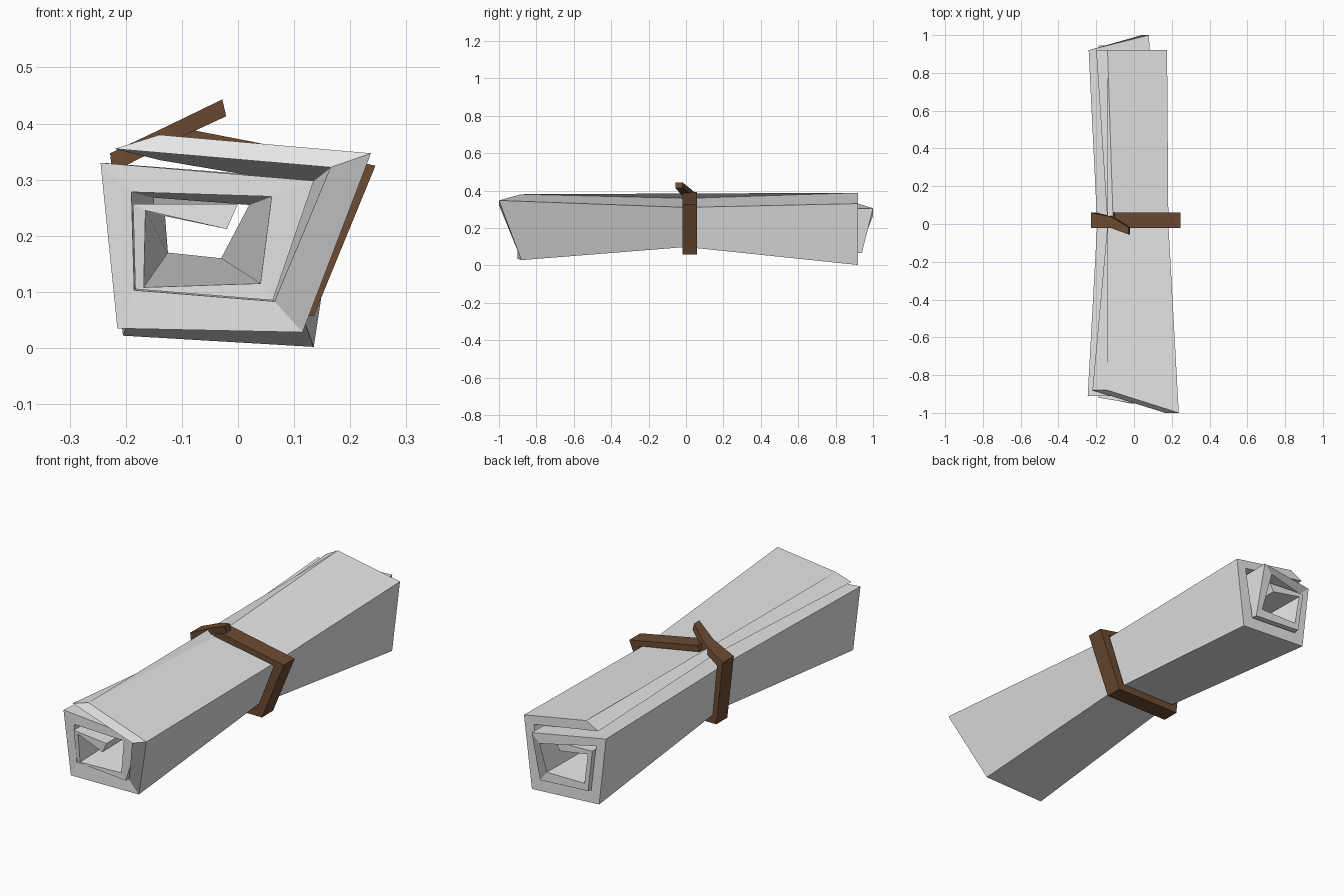
import bpy, bmesh

def material(name, rgb):
    m = bpy.data.materials.new(name)
    m.diffuse_color = (*rgb, 1)
    return m

paper = material("pale_grey_paper", (0.8, 0.8, 0.8))
leather = material("brown_leather", (0.15, 0.07, 0.032))

def loft(name, sections, mat):
    """Skin a row of equal-length closed sections, capping both ends."""
    bm = bmesh.new()
    rows = [[bm.verts.new(p) for p in s] for s in sections]
    n = len(rows[0])
    for a, b in zip(rows, rows[1:]):
        for i in range(n):
            j = (i + 1) % n
            bm.faces.new((a[i], a[j], b[j], b[i]))
    bm.faces.new(rows[0][::-1])
    bm.faces.new(rows[-1])
    bmesh.ops.recalc_face_normals(bm, faces=bm.faces)
    me = bpy.data.meshes.new(name)
    bm.to_mesh(me)
    bm.free()
    me.materials.append(mat)
    ob = bpy.data.objects.new(name, me)
    bpy.context.collection.objects.link(ob)
    return ob

# Rolled sheet: spiral corners from the outer flap inwards,
# each as y, outer x, outer z, inner x, inner z
front = [(-.88, -.14, .38, -.22, .355), (-1, .237, .347, .165, .322),
         (-.88, .115, .028, .065, .083), (-.90, -.215, .035, -.185, .103),
         (-.91, -.245, .33, -.19, .278), (-.91, .135, .298, .06, .27),
         (-.90, .062, .085, .04, .115), (-.90, -.183, .105, -.168, .108),
         (-.92, -.187, .257, -.165, .245), (-.95, 0, .257, -.02, .212)]
middle = [(0, -.11, .358, -.14, .335), (0, .182, .31, .125, .29),
          (0, .10, .098, .05, .13), (0, -.175, .10, -.145, .14),
          (0, -.195, .308, -.15, .268), (0, .10, .28, .02, .255),
          (0, .045, .132, -.03, .16), (0, -.143, .142, -.125, .17),
          (0, -.148, .255, -.13, .235), (0, -.01, .25, -.02, .225)]
back = [(.92, -.14, .388, -.20, .355), (.92, .175, .33, .125, .30),
        (.92, .135, .002, .085, .06), (.92, -.205, .022, -.165, .075),
        (.92, -.24, .33, -.19, .285), (1.0, .08, .305, .04, .265),
        (.94, .08, .065, .045, .11), (.94, -.163, .08, -.145, .11),
        (.945, -.188, .27, -.165, .25), (.94, 0, .262, -.02, .225)]

sections = []
for f, m, b in zip(front, middle, back):
    sections.append([(p[1], p[0], p[2]) for p in (f, m, b)] +
                    [(p[3], p[0], p[4]) for p in (b, m, f)])
loft("rolled_sheet", sections, paper)

# Tie band: y centre, half width, outer x, z, inner x, z; ends in a loose tongue
band = [(.02, .04, -.10, .392, -.11, .365), (.02, .04, .245, .325, .195, .31),
        (.02, .04, .135, .057, .11, .09), (.02, .04, -.195, .057, -.172, .09),
        (.02, .04, -.228, .347, -.20, .325), (.01, .03, -.125, .396, -.11, .372),
        (-.037, .019, -.028, .443, -.021, .413)]
loft("tie_band", [[(ox, y - h, oz), (ox, y + h, oz), (ix, y + h, iz), (ix, y - h, iz)]
                  for y, h, ox, oz, ix, iz in band], leather)
